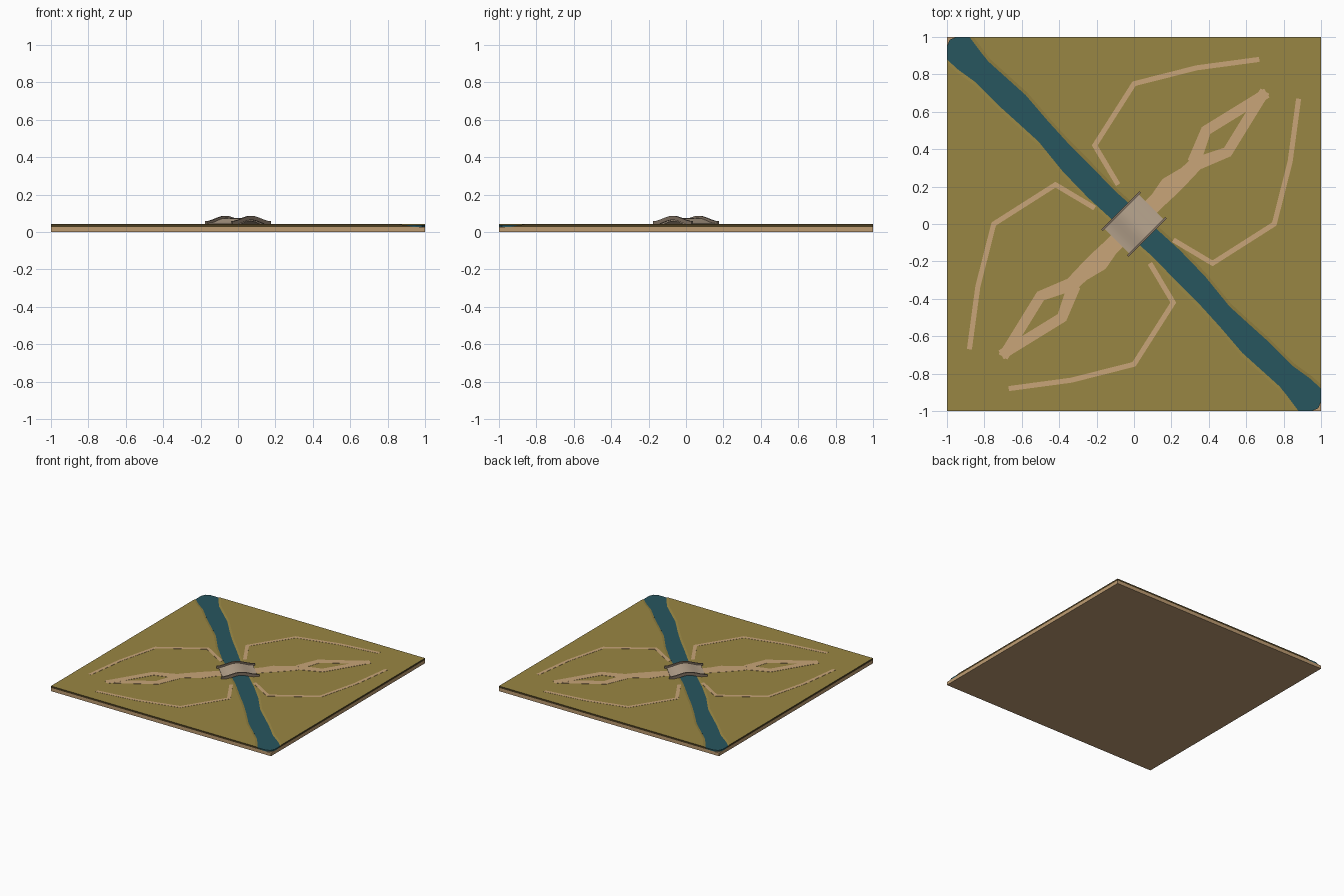
import bpy, bmesh, math
from mathutils import Vector

if "Cube" in bpy.data.objects:
    bpy.data.objects.remove(bpy.data.objects["Cube"])


def material(name, rgb):
    linear = [((c / 255 + 0.055) / 1.055) ** 2.4 for c in rgb] + [1]
    mat = bpy.data.materials.new(name)
    mat.use_nodes = True
    mat.diffuse_color = linear
    mat.node_tree.nodes["Principled BSDF"].inputs["Base Color"].default_value = linear
    return mat


GRASS = material("olive grass", (153, 134, 67))
SOIL = material("dark soil", (74, 60, 32))
SAND = material("sandy base", (190, 156, 114))
WATER = material("teal water", (39, 86, 95))
PATH = material("sandy path", (200, 165, 120))
STONE = material("pale stone", (182, 163, 141))
RAIL = material("dark stone", (132, 116, 100))


def finish(name, bm, mat):
    bmesh.ops.recalc_face_normals(bm, faces=bm.faces)
    mesh = bpy.data.meshes.new(name)
    bm.to_mesh(mesh)
    bm.free()
    mesh.materials.append(mat)
    obj = bpy.data.objects.new(name, mesh)
    bpy.context.collection.objects.link(obj)
    return obj


def prism(name, lower, upper, z0, z1, mat):
    """Solid between two matching outlines."""
    bm = bmesh.new()
    a = [bm.verts.new((x, y, z0)) for x, y in lower]
    b = [bm.verts.new((x, y, z1)) for x, y in upper]
    bm.faces.new(a)
    bm.faces.new(b)
    n = len(a)
    for i in range(n):
        j = (i + 1) % n
        bm.faces.new((a[i], a[j], b[j], b[i]))
    return finish(name, bm, mat)


def ribbon(name, points, widths, z0, z1, mat):
    """Flat strip along a polyline with mitred corners."""
    pts = [Vector(p) for p in points]
    left, right = [], []
    for i, p in enumerate(pts):
        d1 = (p - pts[i - 1]).normalized() if i else (pts[1] - p).normalized()
        d2 = (pts[i + 1] - p).normalized() if i < len(pts) - 1 else d1
        t = (d1 + d2).normalized()
        side = Vector((-t.y, t.x)) * widths[i] / 2 / max(t.dot(d1), 0.5)
        left.append(p + side)
        right.append(p - side)
    outline = left + right[::-1]
    return prism(name, outline, outline, z0, z1, mat)


def turn(points):
    return [(-x, -y) for x, y in points]


def shift(points, d):
    """Move the bank away from the river, keeping its ends on the border."""
    return [(1, y + 2 * d) if x == 1 else (x + 2 * d, 1) if y == 1 else (x + d, y + d)
            for x, y in points]


# Ground slab
square = [(-1, -1), (1, -1), (1, 1), (-1, 1)]
prism("ground_slab", square, square, 0, 0.027, SAND)

# Grass on both sides of the river, with sloping banks and dark cut sides
bank = [(-.88, 1), (-.78, .87), (-.68, .78), (-.58, .69), (-.46, .55), (-.36, .44),
        (-.245, .325), (-.1, .175), (.03, .06), (.13, -.035), (.245, -.14),
        (.38, -.28), (.51, -.44), (.62, -.54), (.72, -.63), (.85, -.76),
        (.94, -.825), (1, -.88)]
lower, upper = shift(bank, -.029) + [(1, 1)], shift(bank, .011) + [(1, 1)]
for name, place in (("grass_back_left", list), ("grass_front_right", turn)):
    grass = prism(name, place(lower), place(upper), 0.027, 0.042, GRASS)
    grass.data.materials.append(SOIL)
    for face in grass.data.polygons:
        face.material_index = int(max(abs(face.center.x), abs(face.center.y)) > .999)

# River with clipped corners
end = [(1, -.95), (.985, -.985), (.95, -1)]
river = bank + end + turn(bank) + turn(end)
prism("river", river, river, 0.026, 0.038, WATER)

# Main paths with a loop at the far end, and thin side paths
trunk = [(.08, .08), (.13, .13), (.19, .20), (.28, .27), (.36, .35)]
branch = [(.32, .33), (.385, .50), (.71, .70)]
trail = [(.67, .88), (.335, .835), (0, .75), (-.21, .42), (-.085, .21)]
for tag, place in (("back_left", list), ("front_right", turn)):
    ribbon("main_path_" + tag, place(trunk), [.09, .09, .11, .08, .07], .041, .0432, PATH)
    for number, flip in enumerate((False, True)):
        swap = (lambda p: [(y, x) for x, y in p]) if flip else list
        ribbon(f"loop_path_{tag}_{number}", place(swap(branch)), [.07, .055, .055],
               .041, .0435 + number * .0003, PATH)
        ribbon(f"side_path_{tag}_{number}", place(swap(trail)), [.027] * 5, .041, .0432, PATH)


def arch(name, half, across, width, top_mid, top_end, thick, mat):
    """Arched beam running diagonally over the river."""
    bm = bmesh.new()
    rings = []
    steps = 12
    for i in range(steps + 1):
        u = 2 * i / steps - 1
        z = top_end + (top_mid - top_end) * (1 + math.cos(math.pi * u)) / 2
        ring = []
        for s, h in ((-1, 0), (1, 0), (1, -thick), (-1, -thick)):
            a, c = u * half, across + s * width / 2
            ring.append(bm.verts.new(((a + c) * math.sqrt(.5), (a - c) * math.sqrt(.5), z + h)))
        rings.append(ring)
    for r, q in zip(rings, rings[1:]):
        for k in range(4):
            m = (k + 1) % 4
            bm.faces.new((r[k], r[m], q[m], q[k]))
    bm.faces.new(rings[0])
    bm.faces.new(rings[-1])
    obj = finish(name, bm, mat)
    bpy.ops.object.select_all(action="DESELECT")
    obj.select_set(True)
    bpy.context.view_layer.objects.active = obj
    bpy.ops.object.shade_smooth_by_angle(angle=math.radians(40))


# Bridge
arch("bridge_deck", .13, 0, .19, .074, .047, .016, STONE)
arch("bridge_rail_front", .145, .097, .012, .086, .058, .022, RAIL)
arch("bridge_rail_back", .145, -.097, .012, .086, .058, .022, RAIL)
